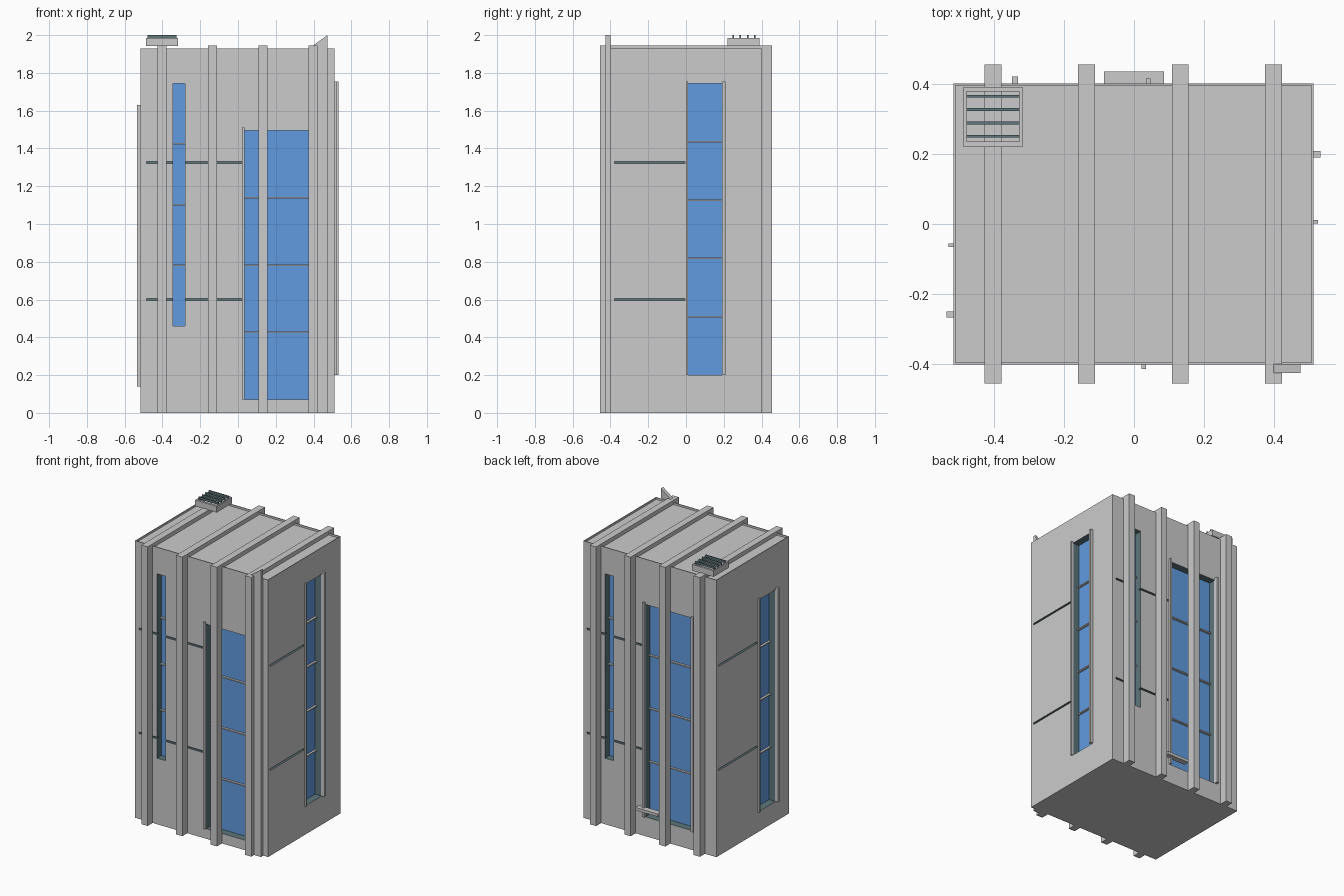
import bpy, bmesh

if "Cube" in bpy.data.objects:
    bpy.data.objects.remove(bpy.data.objects["Cube"])


def material(name, rgb):
    m = bpy.data.materials.new(name)
    m.diffuse_color = (*rgb, 1)
    m.use_nodes = True
    m.node_tree.nodes["Principled BSDF"].inputs["Base Color"].default_value = m.diffuse_color
    return m


GREY = material("wall_grey", (0.8, 0.8, 0.78))
DARK = material("dark_reveal", (0.11, 0.18, 0.2))
BLUE = material("glass_blue", (0.12, 0.33, 0.75))


def finish(name, bm, mat):
    bmesh.ops.recalc_face_normals(bm, faces=bm.faces)
    me = bpy.data.meshes.new(name)
    bm.to_mesh(me)
    bm.free()
    me.materials.append(mat)
    ob = bpy.data.objects.new(name, me)
    bpy.context.collection.objects.link(ob)
    return ob


def box(name, x, y, z, mat=GREY):
    bm = bmesh.new()
    bmesh.ops.create_cube(bm, size=1)
    for v in bm.verts:
        v.co = [(a + b) / 2 + c * abs(b - a) for (a, b), c in zip((x, y, z), v.co)]
    return finish(name, bm, mat)


def prism(name, pts, axis, a, b, mat=GREY):
    """Extrude a profile along x (points are y,z) or y (points are x,z)."""
    bm = bmesh.new()
    put = (lambda p, t: (t, *p)) if axis == "x" else (lambda p, t: (p[0], t, p[1]))
    f = bm.faces.new([bm.verts.new(put(p, a)) for p in pts])
    r = bmesh.ops.extrude_face_region(bm, geom=[f])
    for v in r["geom"]:
        if isinstance(v, bmesh.types.BMVert):
            v.co[0 if axis == "x" else 1] = b
    return finish(name, bm, mat)


def cut(target, cutter):
    m = target.modifiers.new("cut", "BOOLEAN")
    m.operation, m.solver, m.object = "DIFFERENCE", "EXACT", cutter
    m.material_mode = "TRANSFER"
    bpy.context.view_layer.objects.active = target
    bpy.ops.object.modifier_apply(modifier=m.name)
    bpy.data.objects.remove(cutter)


# Each wall: axis it faces, direction, plane position
WALLS = {"front": ("y", -1, -0.40), "back": ("y", 1, 0.40),
         "right": ("x", 1, 0.512), "left": ("x", -1, -0.515)}


def on_wall(wall, name, u, d, z, mat=GREY):
    """Box on a wall: u along it, d outward from its surface."""
    axis, s, p = WALLS[wall]
    n = sorted((p + s * d[0], p + s * d[1]))
    return box(name, u, n, z, mat) if axis == "y" else box(name, n, u, z, mat)


# Main block with sunken roof
XL, XR = -0.515, 0.512
body = box("building_body", (XL, XR), (-0.40, 0.40), (0, 1.93))
cut(body, box("roof_cut", (XL + .006, XR - .006), (-.394, .394), (1.917, 2.1)))

# Windows: wall, range along wall, z range, panes
DEPTH = 0.05
WINDOWS = [("front", (-0.345, -0.28), (0.46, 1.745), 4),
           ("front", (0.035, 0.372), (0.07, 1.495), 4),
           ("back", (0.28, 0.345), (0.46, 1.745), 4),
           ("back", (-0.33, 0.033), (0.135, 1.615), 4),
           ("right", (0.01, 0.19), (0.2, 1.745), 5),
           ("left", (-0.25, -0.065), (0.14, 1.615), 4)]
for wall, u, z, panes in WINDOWS:
    cut(body, on_wall(wall, "cutter", u, (-DEPTH - .01, 0.05), z, DARK))
    on_wall(wall, wall + "_glass", u, (-DEPTH - .01, -DEPTH), z, BLUE)
    for i in range(1, panes):
        h = z[0] + (z[1] - z[0]) * i / panes
        on_wall(wall, wall + "_glazing_bar", u, (-DEPTH, -DEPTH + .015), (h - .004, h + .004))

# Dark horizontal grooves
for wall, u in [("front", (-0.485, 0.02)), ("back", (0.05, 0.485)),
                ("right", (-0.378, -0.004)), ("left", (-0.047, 0.378))]:
    for h in (0.6, 1.325):
        cut(body, on_wall(wall, "cutter", u, (-0.015, 0.05), (h - .006, h + .006), DARK))

# Upright trims beside the windows: wall, range, projection, z range
for wall, u, d, z in [("front", (0.021, 0.034), 0.013, (0.07, 1.51)),
                      ("back", (0.034, 0.047), 0.015, (0.135, 1.63)),
                      ("back", (-0.347, -0.33), 0.021, (0.135, 1.63)),
                      ("right", (0.001, 0.011), 0.013, (0.2, 1.755)),
                      ("right", (0.19, 0.208), 0.02, (0.2, 1.755)),
                      ("left", (-0.066, -0.055), 0.014, (0.14, 1.63)),
                      ("left", (-0.266, -0.25), 0.02, (0.14, 1.63))]:
    on_wall(wall, wall + "_window_trim", u, (-0.005, d), z)

# Ribs wrapping up the front, over the roof and down the back
RIB = [(-.455, 0), (-.455, 1.945), (.455, 1.945), (.455, 0),
       (.399, 0), (.399, 1.91), (-.399, 1.91), (-.399, 0)]
for x in (-0.402, -0.135, 0.132, 0.398):
    prism("rib", RIB, "x", x - 0.024, x + 0.024)

# Corner blade with slanted tip
prism("corner_blade", [(0.39, 0), (0.474, 0), (0.474, 2.0), (0.39, 1.94)], "y", -0.425, -0.399)

# Small ledge at the back window
on_wall("back", "back_ledge", (-0.085, 0.085), (-0.005, 0.035), (0.18, 0.2))

# Rooftop vent: open frame with slats
vent = box("vent_frame", (-0.486, -0.318), (0.22, 0.39), (1.942, 1.985))
cut(vent, box("vent_cut", (-0.477, -0.327), (0.235, 0.377), (1.9, 2.1)))
for y in (0.25, 0.288, 0.326, 0.364):
    box("vent_slat", (-0.478, -0.326), (y - .004, y + .004), (1.985, 2.0), DARK)
